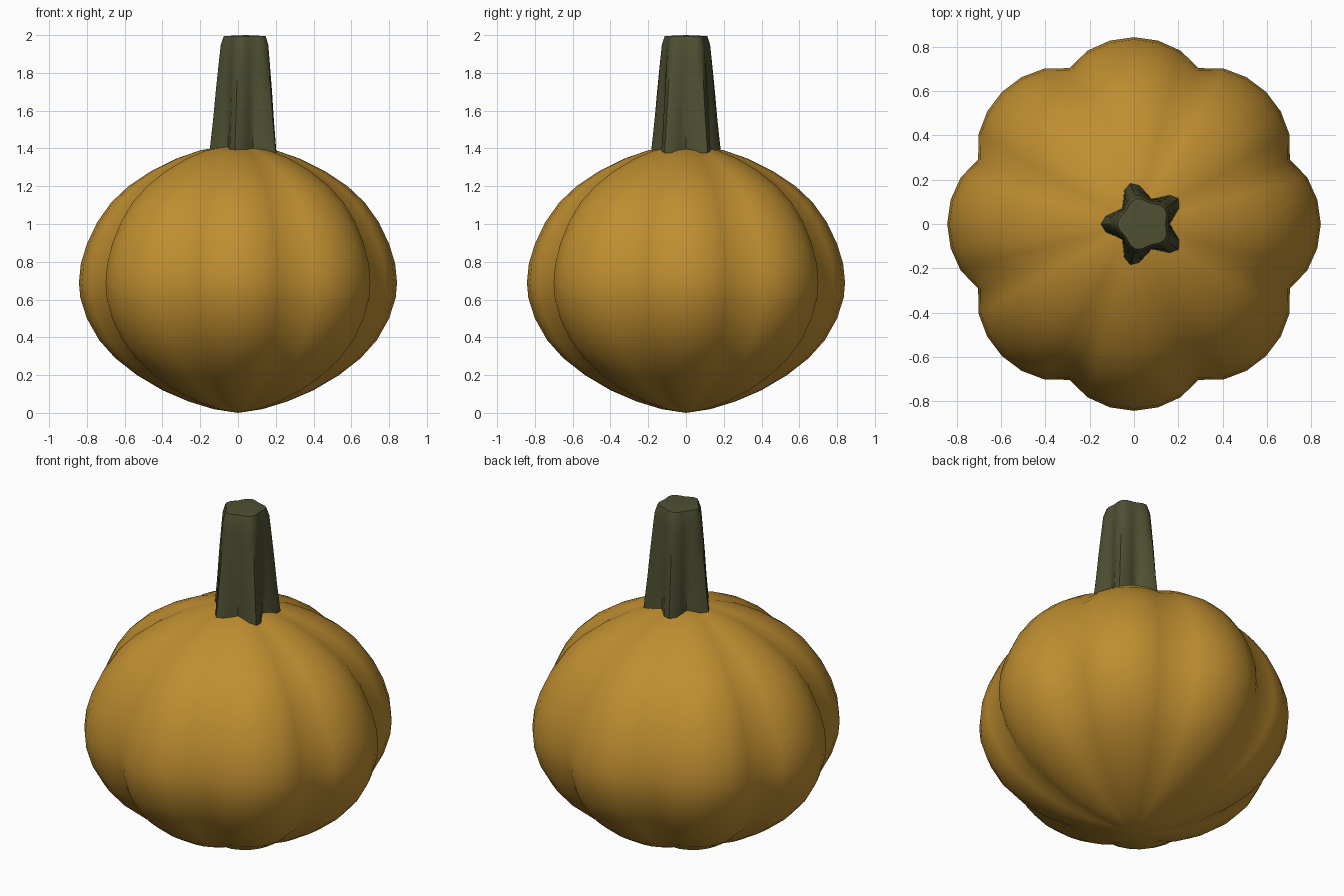
import bpy, bmesh, math

if "Cube" in bpy.data.objects:
    bpy.data.objects.remove(bpy.data.objects["Cube"])


def material(name, rgb):
    m = bpy.data.materials.new(name)
    m.diffuse_color = (*rgb, 1)
    m.use_nodes = True
    m.node_tree.nodes["Principled BSDF"].inputs["Base Color"].default_value = m.diffuse_color
    return m


def lathe(name, profile, segments, radius_at, mat, centre, caps, angle):
    """Stack rings of (radius, z); radius_at(radius, z, a) shapes each ring."""
    bm = bmesh.new()
    rings = []
    for r, z in profile:
        ring = []
        for i in range(segments):
            a = 2 * math.pi * i / segments
            rr = radius_at(r, z, a)
            ring.append(bm.verts.new((centre + rr * math.cos(a), rr * math.sin(a), z)))
        rings.append(ring)
    for lo, hi in zip(rings, rings[1:]):
        for i in range(segments):
            j = (i + 1) % segments
            bm.faces.new((lo[i], lo[j], hi[j], hi[i]))
    for ring, z, flip in ((rings[0], caps[0], True), (rings[-1], caps[1], False)):
        tip = bm.verts.new((centre, 0, z))
        for i in range(segments):
            j = (i + 1) % segments
            bm.faces.new((ring[j], ring[i], tip) if flip else (ring[i], ring[j], tip))
    me = bpy.data.meshes.new(name)
    bm.to_mesh(me)
    bm.free()
    me.materials.append(mat)
    ob = bpy.data.objects.new(name, me)
    bpy.context.collection.objects.link(ob)
    bpy.ops.object.select_all(action='DESELECT')
    ob.select_set(True)
    bpy.context.view_layer.objects.active = ob
    bpy.ops.object.shade_smooth_by_angle(angle=math.radians(angle))
    return ob


orange = material("pumpkin orange", (0.52, 0.27, 0.03))
green = material("stem green", (0.078, 0.08, 0.032))

# Body: eight rounded lobes with narrow grooves
body = [(0.13, 0.02), (0.26, 0.06), (0.40, 0.12), (0.535, 0.20), (0.65, 0.29),
        (0.735, 0.385), (0.80, 0.50), (0.835, 0.61), (0.842, 0.69), (0.832, 0.79),
        (0.80, 0.895), (0.745, 1.01), (0.67, 1.115), (0.58, 1.20), (0.46, 1.28),
        (0.33, 1.345), (0.20, 1.39), (0.08, 1.41)]
lathe("pumpkin_body", body, 48,
      lambda r, z, a: r * (0.903 + 0.097 * abs(math.cos(4 * a)) ** 0.75),
      orange, 0, (0.0, 1.41), 60)

# Stem: tapering five-ridged stalk, ridges deeper at the base
stem = [(0.20, 1.34), (0.192, 1.40), (0.175, 1.55), (0.16, 1.71),
        (0.142, 1.88), (0.134, 1.95), (0.118, 1.995)]


def ridges(r, z, a):
    depth = 0.20 - 0.12 * (z - 1.34) / 0.66
    return r * (1 - depth + depth * math.cos(5 * (a - math.pi)))


lathe("stem", stem, 30, ridges, green, 0.043, (1.34, 2.0), 40)
